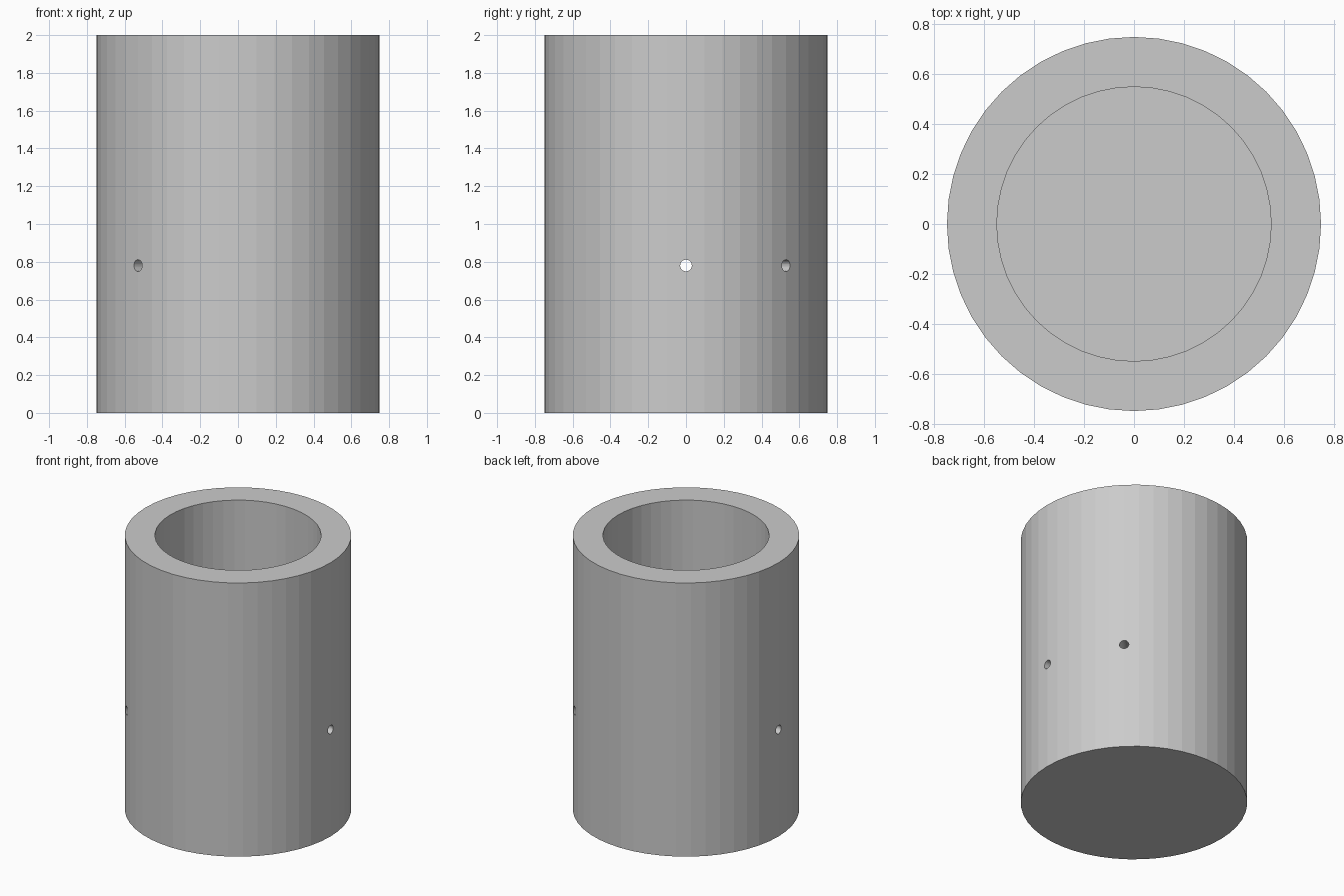
import bpy
import math
from mathutils import Matrix

cube = bpy.data.objects.get("Cube")
if cube:
    bpy.data.objects.remove(cube, do_unlink=True)

HEIGHT, OUTER, INNER, FLOOR = 2.0, 0.75, 0.55, 0.745
HOLE_Z, HOLE_RADIUS = 0.78, 0.031

grey = bpy.data.materials.new("plain grey")
grey.use_nodes = True
colour = (0.6, 0.6, 0.6, 1)
grey.diffuse_color = colour
grey.node_tree.nodes["Principled BSDF"].inputs["Base Color"].default_value = colour


def cylinder(name, radius, depth, centre, sides):
    bpy.ops.mesh.primitive_cylinder_add(vertices=sides, radius=radius,
                                        depth=depth, location=centre)
    obj = bpy.context.object
    obj.name = name
    obj.data.materials.append(grey)
    return obj


def cut(body, cutter):
    mod = body.modifiers.new(cutter.name, "BOOLEAN")
    mod.operation = "DIFFERENCE"
    mod.solver = "EXACT"
    mod.object = cutter
    bpy.context.view_layer.objects.active = body
    bpy.ops.object.modifier_apply(modifier=mod.name)
    bpy.data.objects.remove(cutter, do_unlink=True)


# Solid outer wall and base
cup = cylinder("cup_body", OUTER, HEIGHT, (0, 0, HEIGHT / 2), 48)

# Round bore, open at the top
bore_depth = HEIGHT - FLOOR + 0.1
cut(cup, cylinder("bore", INNER, bore_depth, (0, 0, FLOOR + bore_depth / 2), 48))

# Two straight holes drilled across the whole body
for angle in (0, 45):
    drill = cylinder("cross_hole", HOLE_RADIUS, 2, (0, 0, 0), 24)
    drill.data.transform(Matrix.Rotation(math.radians(angle), 4, "Z")
                         @ Matrix.Rotation(math.radians(90), 4, "Y"))
    drill.location.z = HOLE_Z
    cut(cup, drill)
